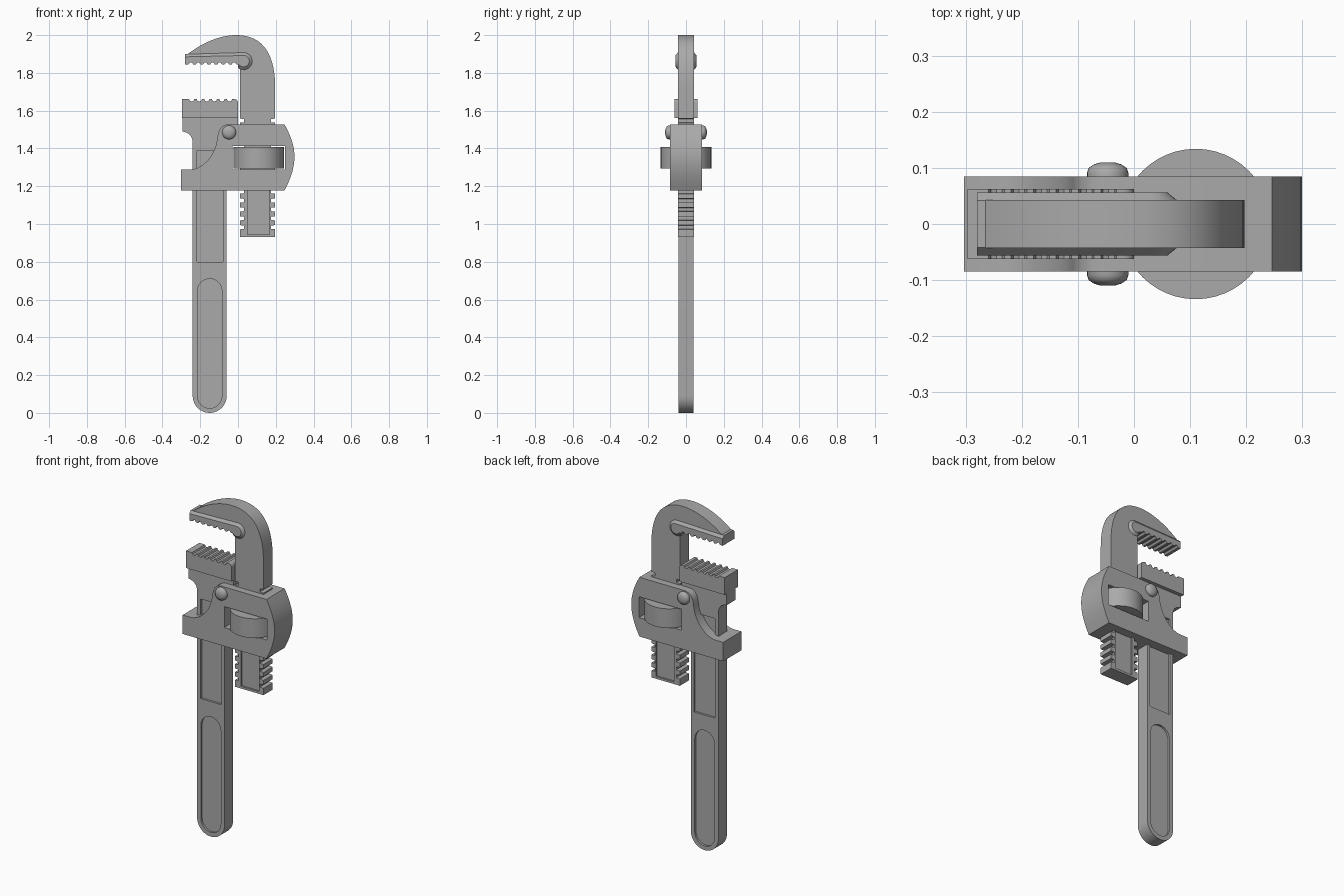
import bpy, bmesh, math

if "Cube" in bpy.data.objects:
    bpy.data.objects.remove(bpy.data.objects["Cube"])

steel = bpy.data.materials.new("steel_grey")
steel.diffuse_color = (0.4, 0.4, 0.4, 1)
steel.use_nodes = True
steel.node_tree.nodes["Principled BSDF"].inputs["Base Color"].default_value = steel.diffuse_color


def finish(ob, angle=30):
    ob.data.materials.clear()
    ob.data.materials.append(steel)
    bpy.ops.object.select_all(action='DESELECT')
    ob.select_set(True)
    bpy.context.view_layer.objects.active = ob
    bpy.ops.object.shade_smooth_by_angle(angle=math.radians(angle))
    return ob


def loft(name, sections):
    """Join matching (x, z) outlines placed at successive y values, capped."""
    bm = bmesh.new()
    rings = [[bm.verts.new((x, y, z)) for x, z in pts] for y, pts in sections]
    n = len(rings[0])
    for a, b in zip(rings, rings[1:]):
        for i in range(n):
            j = (i + 1) % n
            bm.faces.new((a[i], a[j], b[j], b[i]))
    bm.faces.new(rings[0])
    bm.faces.new(rings[-1])
    bmesh.ops.recalc_face_normals(bm, faces=bm.faces)
    me = bpy.data.meshes.new(name)
    bm.to_mesh(me)
    bm.free()
    ob = bpy.data.objects.new(name, me)
    bpy.context.collection.objects.link(ob)
    return ob


def slab(name, pts, half):
    return loft(name, [(-half, pts), (half, pts)])


def cut(ob, pts, y0, y1):
    cutter = loft("cutter", [(y0, pts), (y1, pts)])
    cutter.hide_render = True
    mod = ob.modifiers.new("cut", 'BOOLEAN')
    mod.operation, mod.solver, mod.object = 'DIFFERENCE', 'EXACT', cutter
    bpy.context.view_layer.objects.active = ob
    bpy.ops.object.modifier_apply(modifier=mod.name)
    bpy.data.objects.remove(cutter)


def recess(ob, pts, floor):
    for s in (-1, 1):
        cut(ob, pts, *sorted((s * floor, s * 0.3)))


def arc(cx, cz, r, a0, a1, n=12):
    angs = [math.radians(a0 + (a1 - a0) * i / n) for i in range(n + 1)]
    return [(cx + r * math.cos(a), cz + r * math.sin(a)) for a in angs]


def bezier(a, b, c, d, n=12):
    out = []
    for i in range(n + 1):
        t = i / n
        w = ((1 - t) ** 3, 3 * t * (1 - t) ** 2, 3 * t * t * (1 - t), t ** 3)
        out.append(tuple(sum(k * p[q] for k, p in zip(w, (a, b, c, d))) for q in (0, 1)))
    return out


def rect(x0, x1, z0, z1):
    return [(x0, z0), (x1, z0), (x1, z1), (x0, z1)]


# Handle with rounded foot, widening to the heel at the top
handle = slab("handle", arc(-0.15, 0.09, 0.09, 180, 360, 20) + [
    (-0.06, 1.40), (0.0, 1.46), (0.0, 1.57), (-0.295, 1.57)]
    + bezier((-0.295, 1.49), (-0.26, 1.485), (-0.24, 1.465), (-0.24, 1.43), 8), 0.04)
recess(handle, arc(-0.15, 0.09, 0.065, 180, 360) + arc(-0.15, 0.645, 0.065, 0, 180), 0.028)
recess(handle, rect(-0.217, -0.08, 0.80, 1.39), 0.028)
finish(handle)

# Heel jaw plate with scalloped teeth
teeth = []
for i in range(6):
    teeth += arc(-0.045 - 0.04 * i, 1.662, 0.014, 0, -180, 4)
heel = slab("heel_jaw", [(-0.297, 1.56), (0.0, 1.56)] + arc(-0.02, 1.642, 0.02, 0, 90, 5)
            + teeth + [(-0.297, 1.662)], 0.062)
finish(heel)

# Hook jaw and its threaded shank
left, right = [], []
for i in range(13):
    z = 0.972 + 0.047 * i
    for d, dz in ((0, 0), (0.023, 0.002), (0.023, 0.020), (0, 0.022)):
        left.append((0.01 + d, z + dz))
        right.append((0.197 - d, z + dz))
hook = slab("hook_jaw", [(0.01, 0.932)] + left + [(0.01, 1.83), (-0.01, 1.86), (-0.28, 1.86)]
            + bezier((-0.28, 1.888), (-0.2, 1.955), (-0.1, 2.0), (-0.01, 2.0), 16)
            + bezier((-0.01, 2.0), (0.1, 2.0), (0.197, 1.94), (0.197, 1.72), 20)[1:]
            + right[::-1] + [(0.197, 0.932)], 0.043)
recess(hook, rect(0.05, 0.167, 0.945, 1.27), 0.033)
finish(hook)

# Raised ridge with the upper teeth, bevelled along its top and round end
grip = []
for i in range(7):
    x = -0.262 + 0.038 * i
    grip += [(x, 1.844), (x + 0.008, 1.855), (x + 0.018, 1.855), (x + 0.026, 1.844)]


def ridge(r, top):
    return ([(-0.28, top), (-0.28, 1.844)] + grip + [(0.002, 1.844)]
            + arc(0.03, 1.862, r, -130, 90, 14))


inner, outer = ridge(0.03, 1.885), ridge(0.047, 1.9)
finish(loft("hook_jaw_ridge", [(-0.056, inner), (-0.042, outer), (0.042, outer), (0.056, inner)]))

# Housing around handle and shank, with a window for the nut
housing = slab("housing", [(-0.303, 1.177), (0.246, 1.177)]
               + bezier((0.246, 1.177), (0.316, 1.31), (0.318, 1.40), (0.246, 1.528), 10)[1:]
               + bezier((-0.05, 1.528), (-0.09, 1.525), (-0.105, 1.50), (-0.11, 1.45), 8)
               + bezier((-0.11, 1.45), (-0.12, 1.36), (-0.19, 1.29), (-0.25, 1.289), 10)[1:]
               + [(-0.303, 1.289)], 0.085)
cut(housing, rect(-0.03, 0.249, 1.288, 1.412), -0.3, 0.3)
finish(housing)

# Adjusting nut
bpy.ops.mesh.primitive_cylinder_add(vertices=48, radius=0.134, depth=0.114, location=(0.11, 0, 1.35))
nut = bpy.context.object
nut.name = "adjusting_nut"
finish(nut)

# Domed rivet heads on both faces
for side, label in ((-1, "front"), (1, "back")):
    rings = [(0.037, 0.08), (0.037, 0.091), (0.034, 0.1), (0.025, 0.106), (0.012, 0.11)]
    finish(loft("rivet_" + label, [(side * y, arc(-0.047, 1.485, r, 0, 345, 23))
                                   for r, y in rings]), 50)
